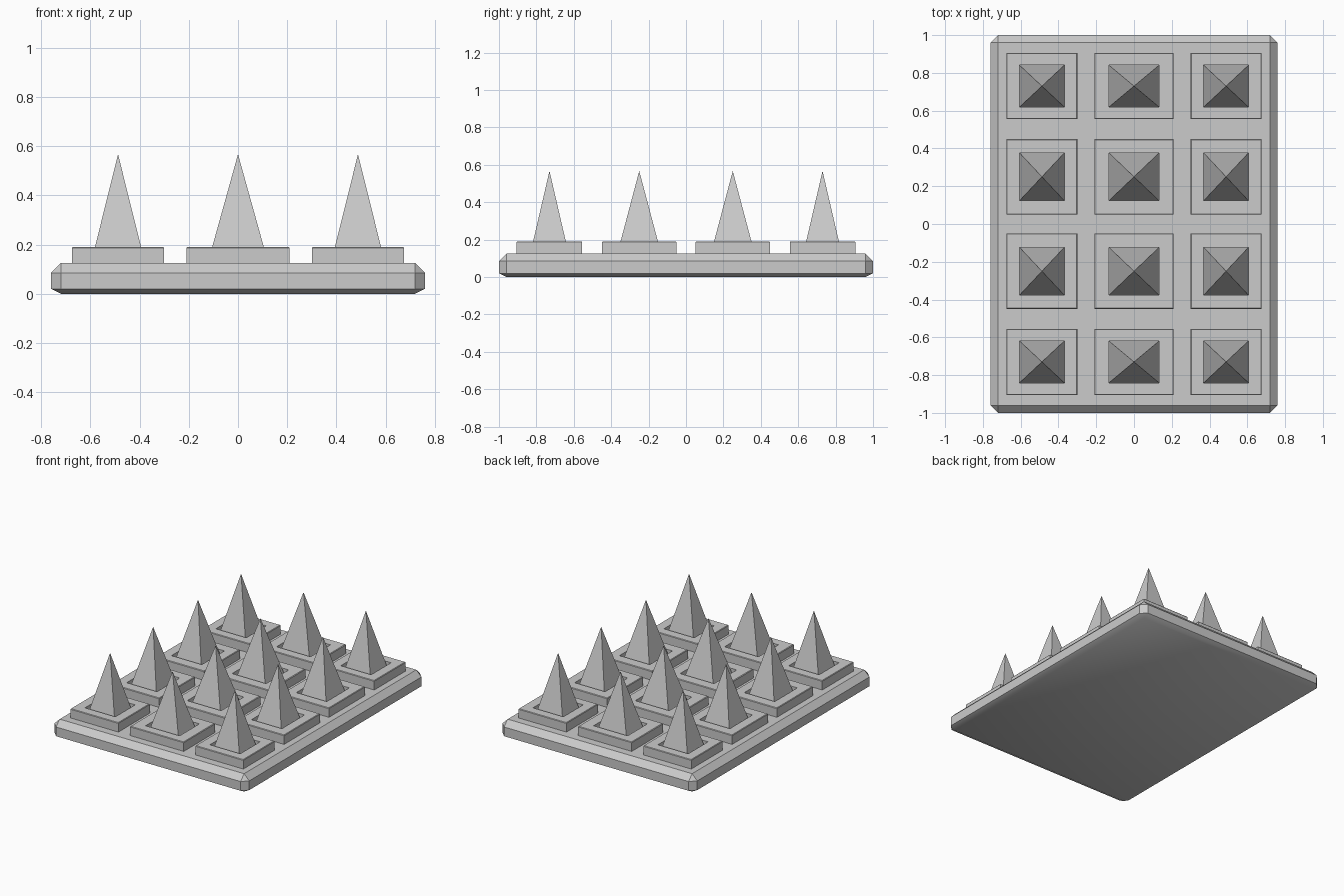
import bpy, bmesh, math
from mathutils import Vector

if "Cube" in bpy.data.objects:
    bpy.data.objects.remove(bpy.data.objects["Cube"])

X_CUTS = (-0.675, -0.30, -0.21, 0.21, 0.30, 0.675)
Y_CUTS = (-0.905, -0.555, -0.45, -0.05, 0.05, 0.45, 0.555, 0.905)
TOP = 0.125


def top_faces(bm):
    return [f for f in bm.faces if all(abs(v.co.z - TOP) < 1e-4 for v in f.verts)]


def extrude_to(bm, face, z, scale=1.0):
    """Extrude one face to height z and scale it about its centre."""
    new = bmesh.ops.extrude_discrete_faces(bm, faces=[face])["faces"][0]
    c = new.calc_center_median()
    for v in new.verts:
        v.co = Vector((c.x + (v.co.x - c.x) * scale,
                       c.y + (v.co.y - c.y) * scale, z))
    return new


bm = bmesh.new()

# Chamfered base slab, with a shallower chamfer underneath
bmesh.ops.create_cube(bm, size=1)
for v in bm.verts:
    v.co = Vector((v.co.x * 1.52, v.co.y * 2.0, (v.co.z + 0.5) * TOP))
bmesh.ops.bevel(bm, geom=bm.edges[:], offset=0.04, segments=1,
                profile=0.5, affect='EDGES')
for v in bm.verts:
    if 0.01 < v.co.z < 0.06:
        v.co.z = 0.02

# Grid cuts across the top face only
cuts = [(Vector((x, 0, 0)), Vector((1, 0, 0))) for x in X_CUTS]
cuts += [(Vector((0, y, 0)), Vector((0, 1, 0))) for y in Y_CUTS]
for co, no in cuts:
    faces = top_faces(bm)
    geom = set(faces)
    for f in faces:
        geom.update(f.edges)
        geom.update(f.verts)
    bmesh.ops.bisect_plane(bm, geom=list(geom), plane_co=co, plane_no=no, dist=1e-5)


def is_tile(face):
    c = face.calc_center_median()
    in_x = any(a < c.x < b for a, b in zip(X_CUTS[::2], X_CUTS[1::2]))
    in_y = any(a < c.y < b for a, b in zip(Y_CUTS[::2], Y_CUTS[1::2]))
    return in_x and in_y


# Raised tiles, each with a square pit that a spike rises out of
for face in [f for f in top_faces(bm) if is_tile(f)]:
    f = extrude_to(bm, face, 0.186)
    f = extrude_to(bm, f, 0.19, 0.98)
    f = extrude_to(bm, f, 0.19, 0.645)
    f = extrude_to(bm, f, 0.09)
    tip = bmesh.ops.poke(bm, faces=[f])["verts"][0]
    tip.co.z = 0.567

bmesh.ops.recalc_face_normals(bm, faces=bm.faces[:])
mesh = bpy.data.meshes.new("spiked_panel")
bm.to_mesh(mesh)
bm.free()
panel = bpy.data.objects.new("spiked_panel", mesh)
bpy.context.collection.objects.link(panel)
bpy.context.view_layer.objects.active = panel
panel.select_set(True)
bpy.ops.object.shade_smooth_by_angle(angle=math.radians(30))
